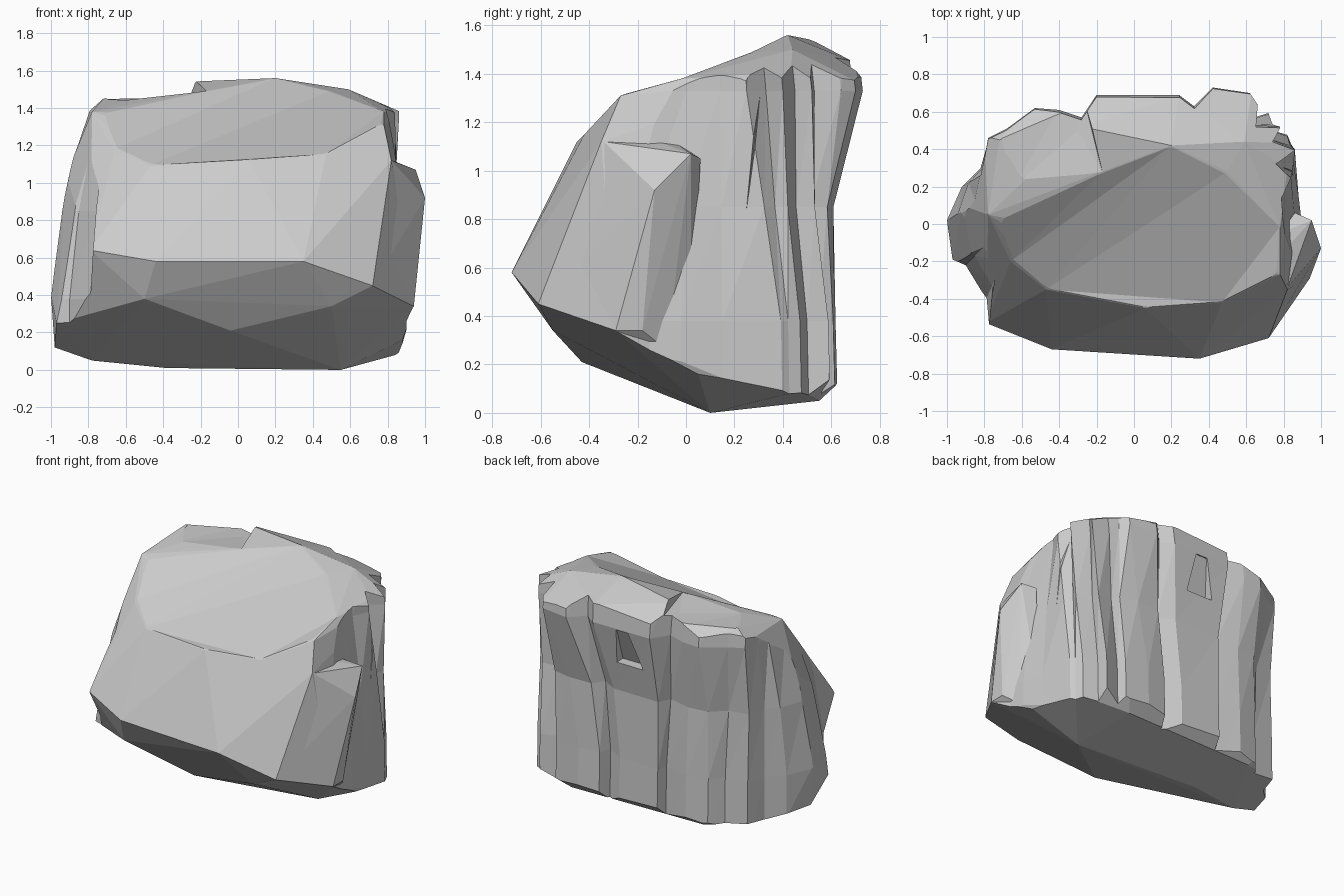
import bpy, bmesh

def make_object(name, bm):
    bmesh.ops.recalc_face_normals(bm, faces=bm.faces)
    mesh = bpy.data.meshes.new(name)
    bm.to_mesh(mesh)
    bm.free()
    obj = bpy.data.objects.new(name, mesh)
    bpy.context.collection.objects.link(obj)
    return obj

def hull(name, points):
    bm = bmesh.new()
    for p in points:
        bm.verts.new(p)
    res = bmesh.ops.convex_hull(bm, input=bm.verts)
    junk = {g for g in res["geom_interior"] + res["geom_unused"] if isinstance(g, bmesh.types.BMVert)}
    bmesh.ops.delete(bm, geom=list(junk), context='VERTS')
    return make_object(name, bm)

def combine(target, other, operation):
    mod = target.modifiers.new("cut", 'BOOLEAN')
    mod.operation, mod.object, mod.solver = operation, other, 'EXACT'
    bpy.context.view_layer.objects.active = target
    bpy.ops.object.modifier_apply(modifier=mod.name)
    bpy.data.objects.remove(other)

# Fluted outline: low x, y and high x, y, running from the right front round the back
outline = [
    (1.1, -.9, .92, -.9), (.9, -.15, .83, -.2), (.9, -.02, .80, 0), (.88, .15, .79, .14),
    (.86, .40, .84, .25), (.84, .43, .76, .33), (.82, .48, .86, .40), (.72, .51, .74, .45),
    (.72, .60, .78, .52), (.60, .56, .65, .53), (.58, .62, .66, .64), (.40, .63, .62, .70),
    (.25, .61, .42, .73), (.22, .53, .32, .63), (.10, .60, .24, .69), (-.2, .61, -.2, .69),
    (-.22, .54, -.28, .57), (-.4, .58, -.4, .61), (-.55, .55, -.53, .62), (-.62, .46, -.68, .51),
    (-.78, .44, -.78, .46), (-.82, .30, -.8, .35), (-.92, .20, -.82, .26), (-1, .02, -.84, .1),
    (-.97, -.19, -.82, -.02), (-.90, -.22, -.76, -.08), (-.79, -.4, -.70, -.2), (-.79, -.9, -.72, -.9)]

# Fluted body, narrowing at the waist on the back
bm = bmesh.new()
rings = []
for z, t, pinch in [(-.1, 0, 1), (.38, 0, .98), (.85, .35, .93), (1.33, 1, 1), (1.7, 1.1, .93)]:
    ring = []
    for a, b, c, d in outline:
        y = b + (d - b) * t
        ring.append(bm.verts.new((a + (c - a) * t, y * pinch if y > .3 else y, z)))
    rings.append(ring)
n = len(outline)
for low, high in zip(rings, rings[1:]):
    for i in range(n):
        j = (i + 1) % n
        bm.faces.new((low[i], low[j], high[j]))
        bm.faces.new((low[i], high[j], high[i]))
bm.faces.new(rings[0][::-1])
bm.faces.new(rings[-1])
rock = make_object("rock", bm)

# Faceted envelope giving the sloped front, top and underside
front = [(-.79, -.53, .64), (-.44, -.67, .58), (-.04, -.66, .54), (.35, -.72, .58), (.72, -.61, .45),
         (.94, -.29, .34), (-.66, -.20, 1.17), (-.47, -.35, 1.09), (.06, -.45, 1.12), (.47, -.42, 1.15),
         (.82, -.35, 1.12), (.78, -.27, 1.31)]
top = [(-.28, .52, 1.54), (.2, .42, 1.56), (.5, .28, 1.49), (-.72, .45, 1.45), (-.78, .05, 1.38),
       (.78, -.02, 1.38), (.59, .44, 1.5), (.82, .3, 1.40), (.87, .43, 1.38), (.24, .69, 1.45),
       (-.2, .69, 1.42), (.42, .74, 1.37), (.63, .72, 1.36), (-.53, .65, 1.37), (-.8, .47, 1.38)]
base = [(.55, .1, 0), (-.38, .15, .01), (-.78, .05, .05), (-.98, .02, .12), (.88, .47, .09), (.88, .05, .16),
        (.5, .55, .05), (-.04, -.43, .21), (-.5, -.55, .38), (.5, -.55, .34), (-.97, -.19, .25),
        (.6, .68, .17), (-.6, .66, .17), (-.85, .42, .1), (-1, .02, .4), (-.92, .1, 1.04),
        (-.5, .53, .05), (1, .2, .5)]
combine(rock, hull("envelope", front + top + base), 'INTERSECT')

# Stepped buttress on the right, flush with the front right panel
combine(rock, hull("right_buttress", [
    (1, -.13, .92), (.95, .02, 1.07), (.86, .06, 1.05), (.78, -.05, 1.12), (.75, -.2, 1.15),
    (.82, -.34, 1.12), (.73, -.58, .47), (.94, -.29, .34), (.94, -.18, .34), (.87, -.08, .26),
    (.75, -.3, .34), (.8, .02, .3)]), 'UNION')

# Shallow saddle across the sloping top
saddle = [(.06, -.45, 1.125), (-.47, -.35, 1.095), (-.2, -.06, 1.325), (-.17, .28, 1.495), (.2, .42, 1.562),
          (.5, .28, 1.495), (.47, .02, 1.37), (.47, -.42, 1.155), (.78, -.27, 1.32), (.79, 0, 1.39),
          (-.66, -.2, 1.18), (-.8, .04, 1.4)]
combine(rock, hull("saddle", saddle + [(x, y, z + .6) for x, y, z in saddle]), 'DIFFERENCE')

# Crack on the upper right and pocket in the back
combine(rock, hull("right_crack", [
    (.95, .23, .84), (.95, .3, 1.6), (.95, .37, 1.6), (.75, .34, 1.6), (.85, .25, .84)]), 'DIFFERENCE')
combine(rock, hull("back_pocket", [
    (-.12, .9, 1.05), (.1, .9, 1.05), (.09, .57, 1.07), (-.11, .57, 1.07),
    (-.03, .9, 1.32), (.06, .9, 1.32), (.06, .68, 1.32), (-.03, .68, 1.32)]), 'DIFFERENCE')

# Shallow step on the top left
combine(rock, hull("top_step", [
    (-.17, .28, 1.49), (-.3, .5, 1.46), (-.3, .8, 1.46), (-.72, .5, 1.45), (-.72, .8, 1.46),
    (-.64, .2, 1.44), (-.17, .28, 1.8), (-.28, .8, 1.8), (-.8, .8, 1.8)]), 'DIFFERENCE')
for poly in rock.data.polygons:
    poly.use_smooth = False
